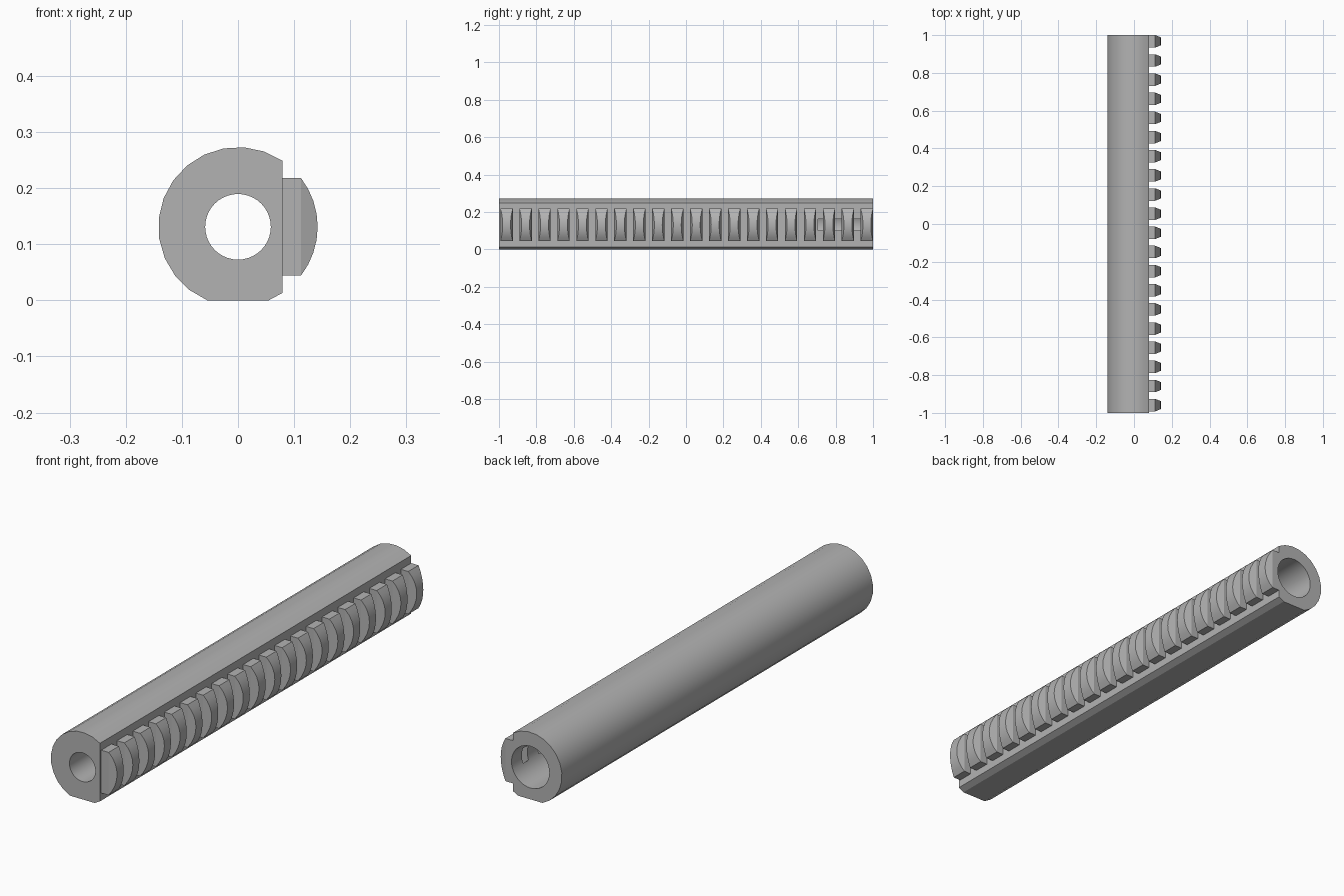
import bpy, bmesh, math

cube = bpy.data.objects.get("Cube")
if cube:
    bpy.data.objects.remove(cube, do_unlink=True)

AXIS_Z = 0.131      # height of the tube axis
R = 0.142           # outer radius
FLAT_X = 0.079      # side flat carrying the teeth
HALF_Z = 0.087      # half height of a tooth
BREAK_X = math.sqrt(R * R - HALF_Z * HALF_Z)

steel = bpy.data.materials.new("steel_grey")
steel.use_nodes = True
grey = (0.45, 0.45, 0.45, 1)
steel.diffuse_color = grey
steel.node_tree.nodes["Principled BSDF"].inputs["Base Color"].default_value = grey


def make_object(name, bm):
    bmesh.ops.recalc_face_normals(bm, faces=bm.faces)
    mesh = bpy.data.meshes.new(name)
    bm.to_mesh(mesh)
    bm.free()
    mesh.materials.append(steel)
    obj = bpy.data.objects.new(name, mesh)
    bpy.context.collection.objects.link(obj)
    return obj


def arc(start, end, steps):
    """Points (x, z) on the outer circle between two angles."""
    angles = [start + (end - start) * i / steps for i in range(steps + 1)]
    return [(R * math.cos(a), AXIS_Z + R * math.sin(a)) for a in angles]


def bridge(bm, a, b):
    for i in range(len(a)):
        j = (i + 1) % len(a)
        bm.faces.new((a[i], a[j], b[j], b[i]))


# Tube body: round bar with a flat side and a flat underside
side = math.acos(FLAT_X / R)
under = math.asin(AXIS_Z / R)
profile = arc(side, math.pi + under, 13) + arc(-under, -side, 1)
bm = bmesh.new()
ends = [[bm.verts.new((x, y, z)) for x, z in profile] for y in (-1, 1)]
bridge(bm, *ends)
for ring in ends:
    bm.faces.new(ring)
body = make_object("rack_tube", bm)

# Rack teeth: straight root, then flanks tapering towards the round tip
ROOT, TIP, COUNT = 0.033, 0.021, 20
FIRST, LAST = -0.959, 0.967
tip_angle = math.asin(HALF_Z / R)
tip_arc = arc(-tip_angle, tip_angle, 8)
bm = bmesh.new()
for i in range(COUNT):
    y = FIRST + (LAST - FIRST) * i / (COUNT - 1)
    sides = []
    for s in (-1, 1):
        root = [bm.verts.new((FLAT_X, y + s * ROOT, AXIS_Z + t * HALF_Z)) for t in (1, -1)]
        tip = []
        for x, z in tip_arc:
            half = ROOT + (TIP - ROOT) * (x - BREAK_X) / (R - BREAK_X)
            tip.append(bm.verts.new((x, y + s * half, z)))
        bm.faces.new((root[0], root[1], tip[0], tip[-1]))
        bm.faces.new(tip)
        sides.append(root + tip)
    bridge(bm, *sides)
teeth = make_object("rack_teeth", bm)

# Stepped bore: narrow through hole, wider pocket at the back
bm = bmesh.new()
SEGMENTS = 40
rings = []
for y, r in ((-1.1, 0.0585), (0.706, 0.0585), (0.706, 0.085), (1.1, 0.085)):
    turn = [2 * math.pi * k / SEGMENTS for k in range(SEGMENTS)]
    rings.append([bm.verts.new((r * math.cos(a), y, AXIS_Z + r * math.sin(a))) for a in turn])
for a, b in zip(rings, rings[1:]):
    bridge(bm, a, b)
bm.faces.new(rings[0])
bm.faces.new(rings[-1])
cutter = make_object("bore_cutter", bm)
cutter.hide_render = True
cutter.hide_set(True)

for obj in (body, teeth):
    cut = obj.modifiers.new("bore", 'BOOLEAN')
    cut.operation = 'DIFFERENCE'
    cut.solver = 'EXACT'
    cut.object = cutter
    bpy.ops.object.select_all(action='DESELECT')
    obj.select_set(True)
    bpy.context.view_layer.objects.active = obj
    bpy.ops.object.modifier_apply(modifier=cut.name)
    bpy.ops.object.shade_smooth_by_angle(angle=math.radians(20))

bpy.data.objects.remove(cutter, do_unlink=True)
